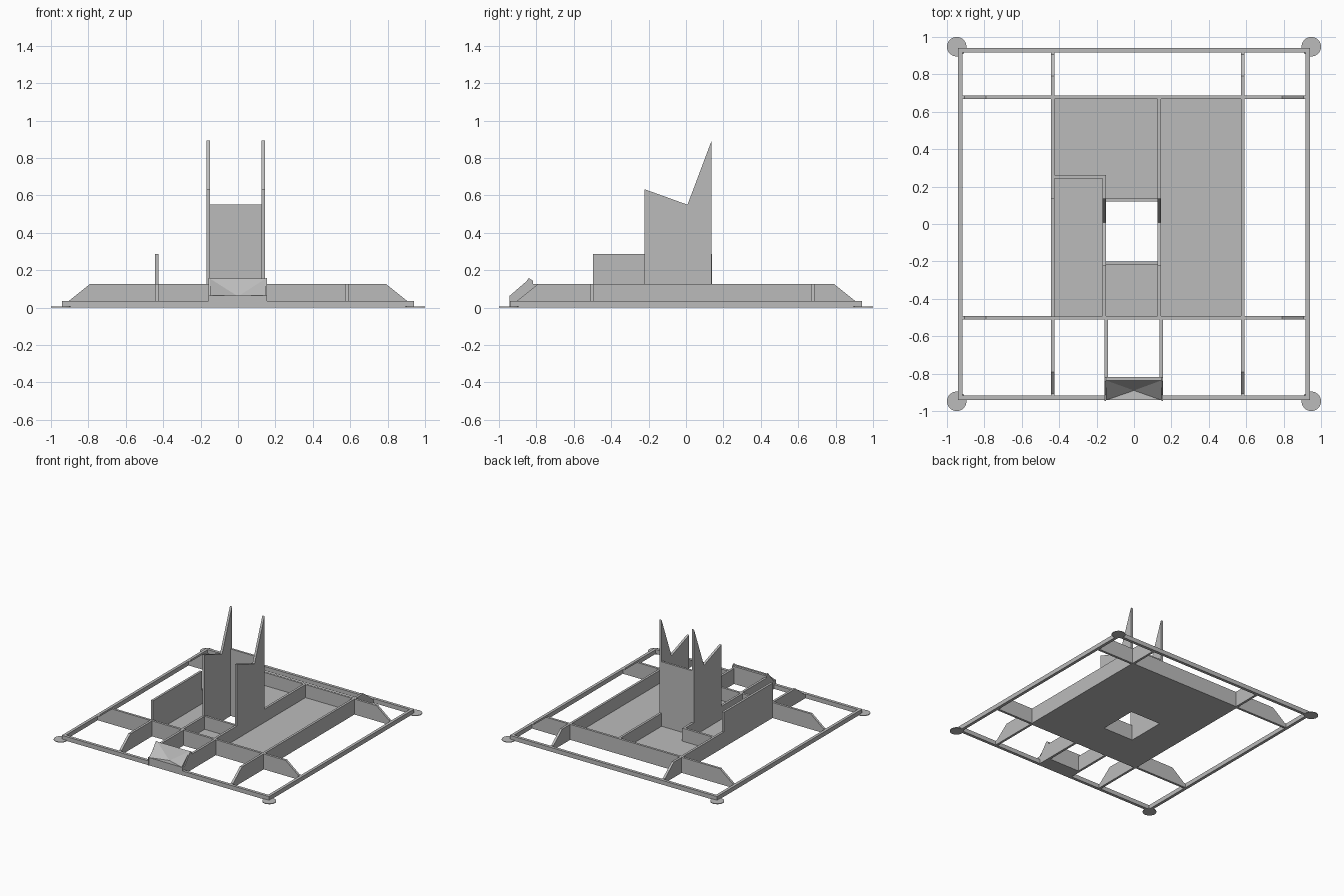
import bpy
import bmesh
from mathutils import Vector

cube = bpy.data.objects.get("Cube")
if cube:
    bpy.data.objects.remove(cube, do_unlink=True)

grey = bpy.data.materials.new("plain grey")
grey.use_nodes = True
grey.diffuse_color = (0.5, 0.5, 0.5, 1)
grey.node_tree.nodes["Principled BSDF"].inputs["Base Color"].default_value = (0.5, 0.5, 0.5, 1)


def finish(name, bm):
    bmesh.ops.recalc_face_normals(bm, faces=bm.faces)
    mesh = bpy.data.meshes.new(name)
    bm.to_mesh(mesh)
    bm.free()
    mesh.materials.append(grey)
    obj = bpy.data.objects.new(name, mesh)
    bpy.context.collection.objects.link(obj)
    return obj


def panel(name, profile, axis, lo, hi):
    """Upright panel: (along, z) profile extruded from lo to hi across the given axis."""
    bm = bmesh.new()
    place = (lambda a, z: (lo, a, z)) if axis == "x" else (lambda a, z: (a, lo, z))
    face = bm.faces.new([bm.verts.new(place(a, z)) for a, z in profile])
    moved = bmesh.ops.extrude_face_region(bm, geom=[face])["geom"]
    shift = Vector((hi - lo, 0, 0)) if axis == "x" else Vector((0, hi - lo, 0))
    bmesh.ops.translate(bm, vec=shift, verts=[v for v in moved if isinstance(v, bmesh.types.BMVert)])
    return finish(name, bm)


def box(name, x0, x1, y0, y1, z0, z1):
    return panel(name, [(x0, z0), (x1, z0), (x1, z1), (x0, z1)], "y", y0, y1)


EDGE, INNER, RIM = 0.942, 0.918, 0.035
WALL = 0.127

# Outer frame and corner pads
for side, s in (("left", 1), ("right", -1)):
    box(f"{side}_frame_rail", *sorted((s * EDGE, s * INNER)), -EDGE, EDGE, 0, RIM)
    for end, t in (("front", -1), ("back", 1)):
        bm = bmesh.new()
        bmesh.ops.create_cone(bm, cap_ends=True, segments=32, radius1=0.052, radius2=0.052, depth=0.005)
        bmesh.ops.translate(bm, vec=(s * 0.948, t * 0.948, 0.0025), verts=bm.verts)
        finish(f"{end}_{side}_corner_pad", bm)
for end, t in (("front", -1), ("back", 1)):
    box(f"{end}_frame_rail", -INNER, INNER, *sorted((t * EDGE, t * INNER)), 0, RIM)

# Long walls with sloped ends
slope = [(-0.92, 0), (0.92, 0), (0.92, RIM), (0.905, RIM), (0.79, WALL),
         (-0.79, WALL), (-0.905, RIM), (-0.92, RIM)]
panel("right_long_wall", slope, "x", -0.443, -0.424)
panel("left_long_wall", slope, "x", 0.571, 0.59)
panel("front_long_wall", slope, "y", -0.51, -0.491)
panel("back_long_wall", slope, "y", 0.669, 0.688)

# Floor around the square shaft
HX0, HX1, HY0, HY1 = -0.15, 0.126, -0.2, 0.12
FLOOR = 0.02
box("right_floor", -0.433, HX0, -0.5, 0.68, 0, FLOOR)
box("left_floor", HX1, 0.58, -0.5, 0.68, 0, FLOOR)
box("front_floor", HX0, HX1, -0.5, HY0, 0, FLOOR)
box("back_floor", HX0, HX1, HY1, 0.68, 0, FLOOR)

# Room walls
box("left_room_wall", HX1, 0.145, -0.5, 0.68, 0, WALL)
box("right_room_wall", -0.169, HX0, -0.5, 0.263, 0, WALL)
box("cross_room_wall", -0.433, HX0, 0.244, 0.263, 0, WALL)
box("shaft_front_wall", HX0, HX1, -0.219, HY0, 0, WALL)
box("raised_side_wall", -0.443, -0.424, -0.498, 0.139, 0, 0.287)

# Tower panels and the plain wall between them
fin = [(-0.222, 0), (0.137, 0), (0.137, 0.893), (0.008, 0.55), (-0.222, 0.633)]
panel("right_tower_panel", fin, "x", -0.169, HX0)
panel("left_tower_panel", fin, "x", HX1, 0.145)
box("tower_back_wall", HX0, HX1, HY1, 0.137, 0, 0.55)

# Entrance passage
box("right_passage_wall", -0.158, -0.139, -0.83, -0.5, 0, WALL)
box("left_passage_wall", 0.136, 0.155, -0.83, -0.5, 0, WALL)
box("passage_front_wall", -0.158, 0.155, -0.836, -0.818, 0, 0.144)

# Entrance step with a dished top made of four triangles
bm = bmesh.new()
corners = [(-0.15, -EDGE, 0.064), (0.147, -EDGE, 0.064), (0.147, -0.836, 0.155), (-0.15, -0.836, 0.155)]
top = [bm.verts.new(c) for c in corners]
base = [bm.verts.new((x, y, 0)) for x, y, z in corners]
dip = bm.verts.new((0, -0.89, 0.06))
bm.faces.new(base)
for i in range(4):
    j = (i + 1) % 4
    bm.faces.new((top[i], top[j], dip))
    bm.faces.new((base[i], base[j], top[j], top[i]))
finish("entrance_step", bm)

# Thin cheeks beside the step
cheek = [(-0.945, 0), (-0.82, 0), (-0.82, 0.144), (-0.84, 0.158), (-0.913, 0.064), (-0.945, 0.064)]
panel("right_step_cheek", cheek, "x", -0.158, -0.15)
panel("left_step_cheek", cheek, "x", 0.147, 0.155)
